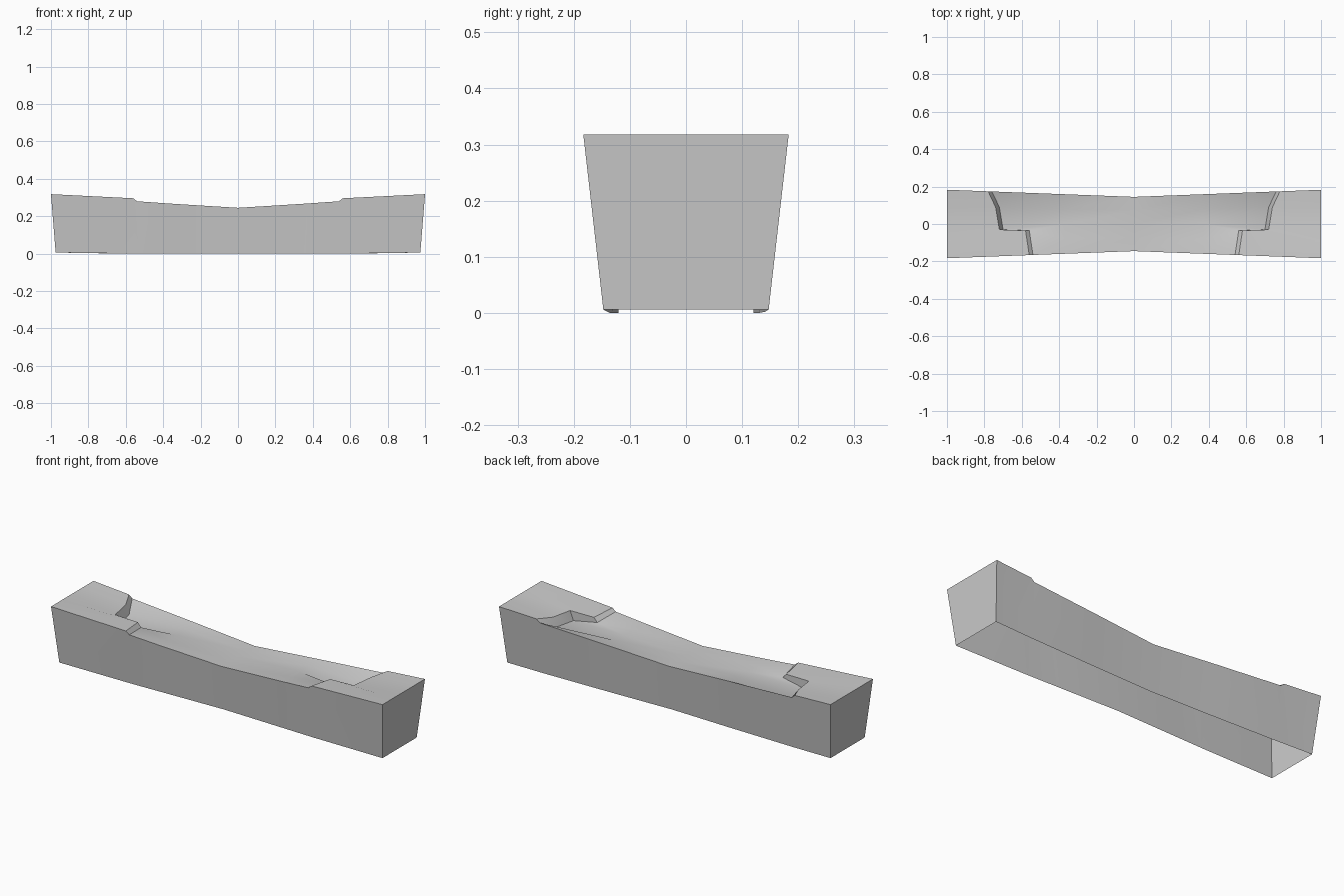
import bpy, bmesh, math

cube = bpy.data.objects.get("Cube")
if cube:
    bpy.data.objects.remove(cube, do_unlink=True)

mat = bpy.data.materials.new("plain grey")
mat.use_nodes = True
colour = (0.6, 0.6, 0.6, 1)
mat.diffuse_color = colour
mat.node_tree.nodes["Principled BSDF"].inputs["Base Color"].default_value = colour

# Step across the top: x, y (None = side edge), upper height, floor height
RIM = [(0.56, None, 0.296, 0.28), (0.58, -0.035, 0.288, 0.265),
       (0.72, -0.03, 0.29, 0.24), (0.74, 0.09, 0.294, 0.245),
       (0.78, None, 0.306, 0.29)]
LAST = len(RIM) - 1


def half_width(x):
    return 0.145 + 0.038 * abs(x)


def top_station(kind, side):
    """Points across the top, front to back, at one station along the bar."""
    points = []
    for i, (rx, ry, high, low) in enumerate(RIM):
        t = i / LAST * 2 - 1
        if kind == "end":
            x, z = 1, 0.318
        elif kind == "upper":
            x, z = rx, high
        elif kind == "lower":
            x, z = rx - 0.02, low
        elif kind == "slope":
            x, z = 0.37, 0.268 - 0.008 * (1 - t * t)
        else:
            x, z = 0, 0.245
        if kind in ("upper", "lower") and ry is not None:
            y = ry
        else:
            y = t * half_width(x)
        points.append((side * x, y, z))
    return points


def foot(p):
    """Bottom point below a point on the top outline."""
    x = p[0] * 0.975
    y = math.copysign(0.12 + 0.028 * abs(x), p[1])
    if abs(p[0]) == 1:
        y *= abs(p[1]) / half_width(1)
    return x, y, 0.006 * max(0, (abs(x) - 0.62) / 0.36)


bm = bmesh.new()

# Dished top with a step near each end
kinds = ["end", "upper", "lower", "slope"]
stations = [top_station(k, -1) for k in kinds] + [top_station("middle", 1)]
stations += [top_station(k, 1) for k in reversed(kinds)]
rows = [[bm.verts.new(p) for p in s] for s in stations]
for a, b in zip(rows, rows[1:]):
    for j in range(LAST):
        bm.faces.new((a[j], b[j], b[j + 1], a[j + 1]))

# Leaning walls around an open underside
outline = [r[0] for r in rows] + rows[-1][1:]
outline += [r[-1] for r in reversed(rows[:-1])] + rows[0][-2:0:-1]
feet = [bm.verts.new(foot(v.co)) for v in outline]
for i in range(len(outline)):
    k = (i + 1) % len(outline)
    bm.faces.new((outline[i], feet[i], feet[k], outline[k]))

bmesh.ops.recalc_face_normals(bm, faces=bm.faces)
bm.normal_update()
if sum(f.normal.z for f in bm.faces) < 0:
    bmesh.ops.reverse_faces(bm, faces=bm.faces)

mesh = bpy.data.meshes.new("dished_bar")
bm.to_mesh(mesh)
bm.free()
mesh.materials.append(mat)
bar = bpy.data.objects.new("dished_bar", mesh)
bpy.context.collection.objects.link(bar)
bpy.context.view_layer.objects.active = bar
bar.select_set(True)
bpy.ops.object.shade_smooth_by_angle(angle=math.radians(35))
